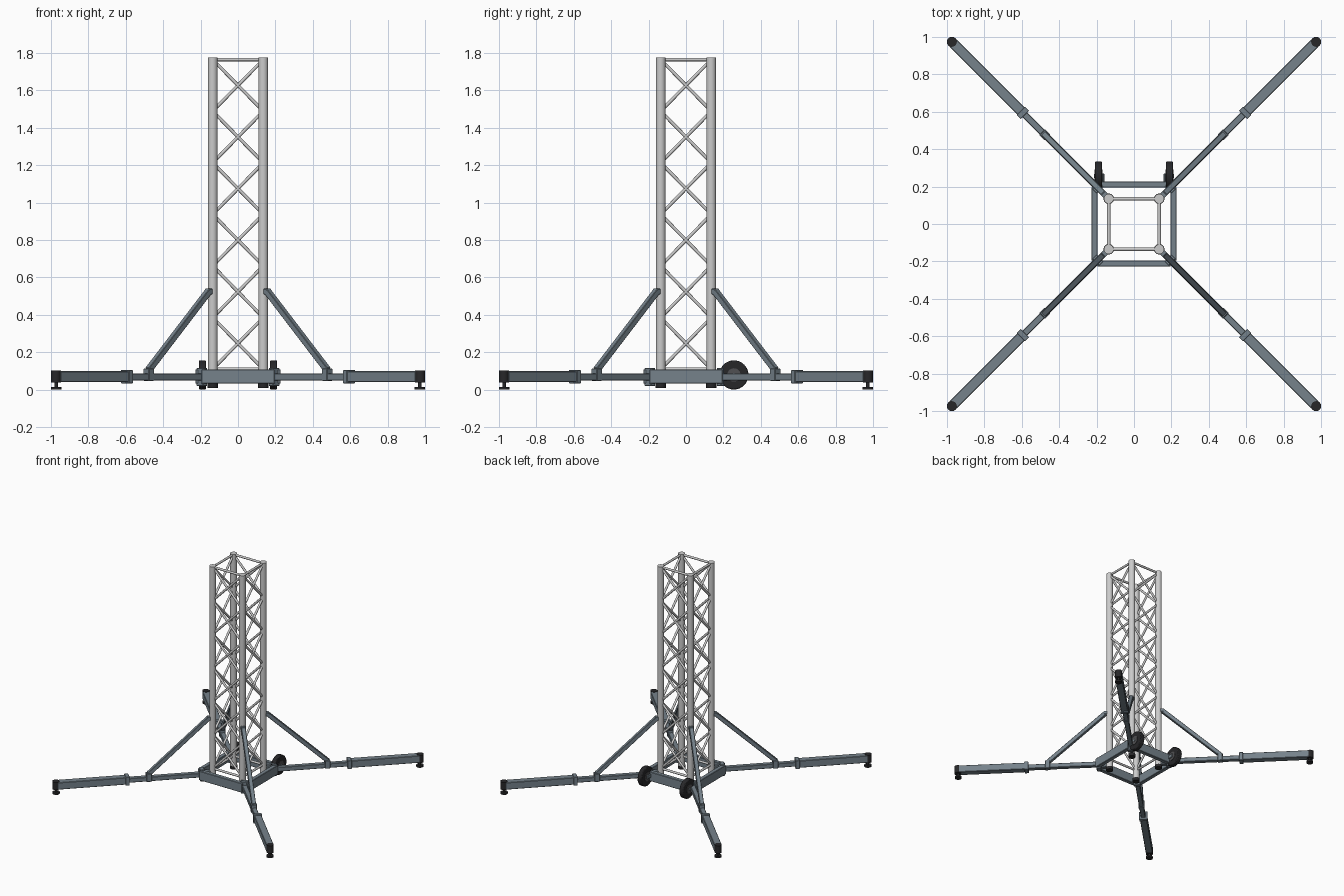
import bpy, math
from mathutils import Vector, Matrix

if "Cube" in bpy.data.objects:
    bpy.data.objects.remove(bpy.data.objects["Cube"])


def material(name, rgb):
    m = bpy.data.materials.new(name)
    m.use_nodes = True
    m.diffuse_color = (*rgb, 1)
    m.node_tree.nodes["Principled BSDF"].inputs["Base Color"].default_value = (*rgb, 1)
    return m


ALU = material("light aluminium", (0.6, 0.6, 0.6))
STEEL = material("blue grey steel", (0.18, 0.225, 0.26))
BLACK = material("black rubber", (0.02, 0.02, 0.022))
HUB = material("dark grey hub", (0.08, 0.08, 0.085))


def finish(name, mat, smooth=False):
    o = bpy.context.object
    o.name = name
    o.data.materials.append(mat)
    if smooth:
        bpy.ops.object.shade_smooth_by_angle(angle=math.radians(40))
    return o


def rod(name, a, b, r, mat, sides=16):
    """Round bar from a to b."""
    a, b = Vector(a), Vector(b)
    d = b - a
    bpy.ops.mesh.primitive_cylinder_add(vertices=sides, radius=r, depth=d.length,
                                        location=(a + b) / 2,
                                        rotation=d.to_track_quat("Z", "Y").to_euler())
    return finish(name, mat, True)


def beam(name, a, b, width, height, mat, bevel=0.003):
    """Rectangular bar from a to b, its width kept level."""
    a, b = Vector(a), Vector(b)
    along = (b - a).normalized()
    side = Vector((0, 0, 1)).cross(along).normalized()
    up = along.cross(side)
    bpy.ops.mesh.primitive_cube_add(size=1)
    o = finish(name, mat)
    turn = Matrix((along, side, up)).transposed()
    for v in o.data.vertices:
        c = v.co
        v.co = turn @ Vector((c.x * (b - a).length, c.y * width, c.z * height))
    o.location = (a + b) / 2
    if bevel:
        m = o.modifiers.new("edge", "BEVEL")
        m.width, m.segments = bevel, 1
    return o


# Square lattice tower
C, BOTTOM, TOP, PANELS = 0.135, 0.11, 1.765, 6
STEP = (TOP - BOTTOM) / PANELS
for face in range(4):
    turn = Matrix.Rotation(face * math.pi / 2, 3, "Z")

    def at(x, z, y=-C):
        return turn @ Vector((x, y, z))

    rod("tower_column", at(-C, 0.03), at(-C, 1.775), 0.026, ALU, 24)
    rod("column_foot", at(-C, 0.01), at(-C, 0.035), 0.028, BLACK, 20)
    for z in (BOTTOM, TOP):
        rod("tower_rung", at(-C, z), at(C, z), 0.009, ALU, 10)
    for i in range(PANELS):
        z = BOTTOM + i * STEP
        for s in (-1, 1):
            rod("tower_brace", at(-C * s, z), at(C * s, z + STEP), 0.009, ALU, 10)
    # Base frame side
    beam("base_beam", at(-0.195, 0.07, -0.211), at(0.195, 0.07, -0.211), 0.034, 0.076, STEEL)

# Four diagonal outriggers
for sx in (-1, 1):
    for sy in (-1, 1):
        def on(d, z):
            return Vector((sx * d, sy * d, z))

        beam("corner_plate", on(0.181, 0.068), on(0.205, 0.068), 0.052, 0.096, STEEL)
        beam("column_bracket", on(0.14, 0.068), on(0.185, 0.068), 0.03, 0.06, STEEL)
        beam("inner_arm", on(0.2, 0.068), on(0.62, 0.068), 0.036, 0.036, STEEL)
        beam("outer_arm", on(0.59, 0.07), on(0.968, 0.07), 0.054, 0.058, STEEL)
        beam("arm_collar", on(0.583, 0.07), on(0.605, 0.07), 0.064, 0.072, STEEL)
        # End cap and levelling foot
        rod("arm_end_cap", on(0.974, 0.039), on(0.974, 0.102), 0.027, BLACK)
        rod("foot_stem", on(0.972, 0.01), on(0.972, 0.05), 0.009, BLACK, 12)
        rod("foot_pad", on(0.972, 0), on(0.972, 0.014), 0.027, BLACK, 20)
        # Sloping strut with a clamp at each end
        beam("strut", on(0.158, 0.525), on(0.478, 0.106), 0.032, 0.032, STEEL)
        beam("strut_top_clamp", on(0.138, 0.525), on(0.166, 0.525), 0.034, 0.03, STEEL)
        beam("strut_foot_clamp", on(0.463, 0.08), on(0.491, 0.08), 0.044, 0.066, STEEL)

# Rear transport wheels
for s in (-1, 1):
    x, y, z = s * 0.19, 0.256, 0.079
    tyre = rod("wheel_tyre", (x - 0.019, y, z), (x + 0.019, y, z), 0.078, BLACK, 32)
    m = tyre.modifiers.new("edge", "BEVEL")
    m.width, m.segments, m.limit_method = 0.006, 2, "ANGLE"
    rod("wheel_hub", (x - 0.022, y, z), (x + 0.022, y, z), 0.036, HUB, 24)
    rod("wheel_axle", (x - 0.025, y, z), (x + 0.025, y, z), 0.01, STEEL, 12)
    beam("wheel_arm", (x - s * 0.026, 0.2, z), (x - s * 0.026, 0.27, z), 0.01, 0.03, STEEL)
